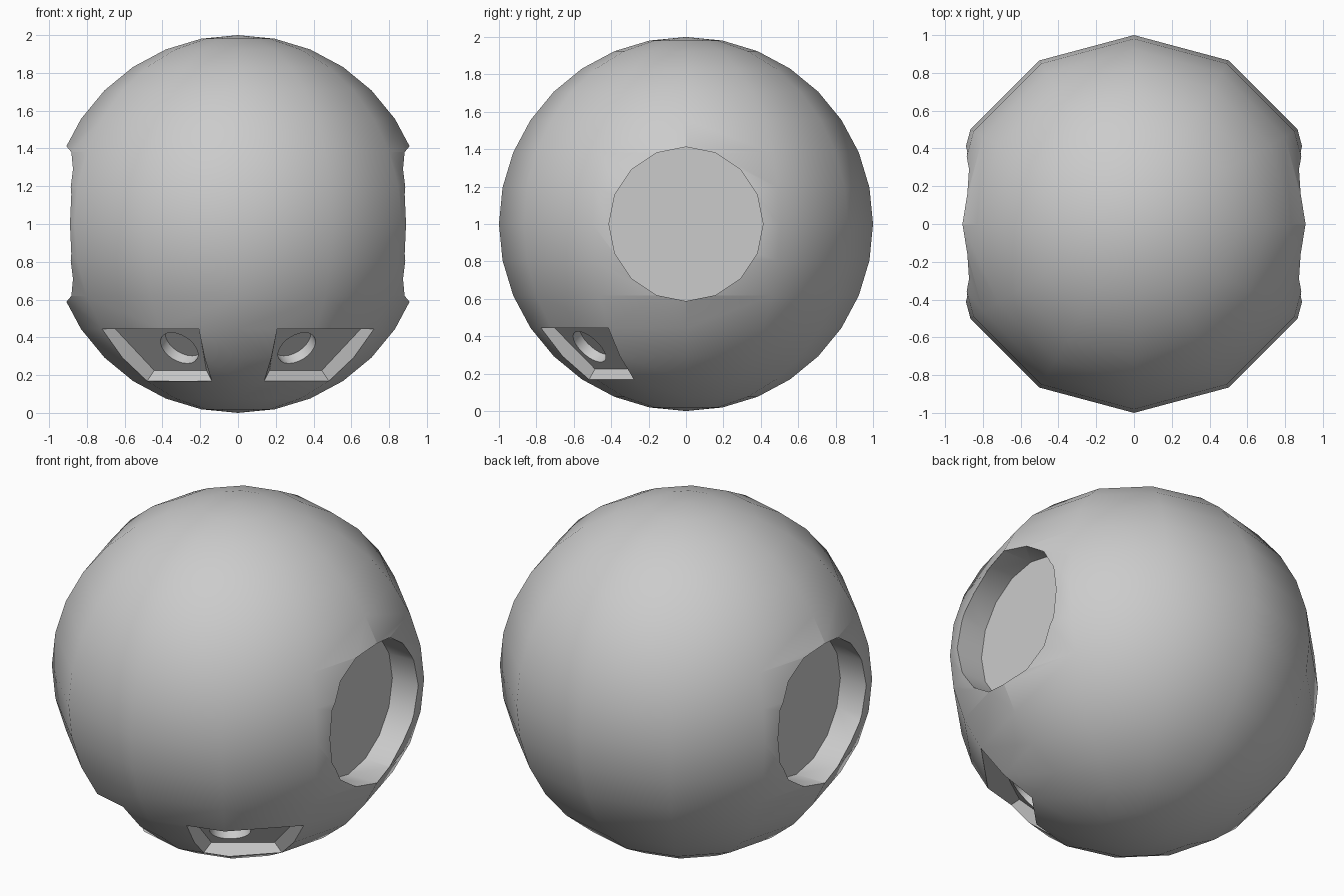
import bpy, bmesh
from math import radians, sin, cos, atan2, degrees, pi
from mathutils import Vector, Matrix

if "Cube" in bpy.data.objects:
    bpy.data.objects.remove(bpy.data.objects["Cube"])

STEP = pi / 16  # latitude step of the sphere


def ring_point(az, k, s):
    """Point on ring k above the bottom pole, az degrees from the front."""
    r = sin(k * STEP)
    if az == 15:  # halfway along a flat side
        r *= cos(radians(15))
    return Vector((s * r * sin(radians(az)), -r * cos(radians(az)), 1 - cos(k * STEP)))


def new_object(name, bm):
    mesh = bpy.data.meshes.new(name)
    bm.to_mesh(mesh)
    bm.free()
    ob = bpy.data.objects.new(name, mesh)
    bpy.context.collection.objects.link(ob)
    return ob


def round_cutter(name, start, axis, radius, length, sides):
    """Cylinder from start along axis."""
    bm = bmesh.new()
    x = axis.normalized()
    ref = Vector((0, 0, 1))
    y = (ref - x * ref.dot(x)).normalized()
    z = x.cross(y)
    rings = []
    for d in (0, length):
        rings.append([bm.verts.new(start + x * d + (y * cos(2 * pi * i / sides)
                      + z * sin(2 * pi * i / sides)) * radius) for i in range(sides)])
    bm.faces.new(rings[0])
    bm.faces.new(rings[1])
    for i in range(sides):
        j = (i + 1) % sides
        bm.faces.new((rings[0][i], rings[0][j], rings[1][j], rings[1][i]))
    bmesh.ops.recalc_face_normals(bm, faces=bm.faces)
    ob = new_object(name, bm)
    ob.hide_render = True
    return ob


def angle_of(f, s):
    c = f.calc_center_median()
    return degrees(atan2(s * c.x, -c.y)), c.z


# Sphere body
bm = bmesh.new()
bmesh.ops.create_uvsphere(bm, u_segments=12, v_segments=16, radius=1,
                          matrix=Matrix.Translation((0, 0, 1)))
z_low, z_high = 1 - cos(3 * STEP), 1 - cos(5 * STEP)
cutters = []

# Angular pockets low on the front
for s in (1, -1):
    def patch(lo, hi):
        return [f for f in bm.faces
                if lo < angle_of(f, s)[0] < hi and z_low < angle_of(f, s)[1] < z_high]

    faces = patch(0, 30)
    edges = list({e for f in faces for e in f.edges})
    verts = list({v for f in faces for v in f.verts})
    a = radians(15)
    bmesh.ops.bisect_plane(bm, geom=faces + edges + verts, dist=1e-5,
                           plane_co=(0, 0, 1), plane_no=(s * cos(a), sin(a), 0))
    bmesh.ops.delete(bm, geom=patch(15, 60), context='FACES')

    def rim(az, k):
        p = ring_point(az, k, s)
        return min(bm.verts, key=lambda v: (v.co - p).length)

    top = [rim(az, 5) for az in (15, 30, 60)]
    low = [rim(az, 3) for az in (15, 30, 60)]
    mid = [rim(15, 4), rim(60, 4)]
    t = (top[2].co - top[0].co).normalized()
    u = (top[0].co + top[2].co - low[0].co - low[2].co).normalized()
    n = (t.cross(u) * s).normalized()
    if n.z > 0:
        n = -n

    def floor(v, a, b):
        return bm.verts.new(v.co + t * 0.04 * a + u * 0.035 * b - n * 0.045)

    tl, tr = floor(top[0], 1, -1), floor(top[2], -1, -1)
    bl, br = floor(low[0], 1, 1), floor(low[2], -1, 1)
    for loop in ((tl, tr, br, bl), (*top, tr, tl), (*low, br, bl),
                 (top[0], mid[0], low[0], bl, tl), (top[2], mid[1], low[2], br, tr)):
        bm.faces.new(loop)

    # round hole in the pocket floor, round recess on the side
    hole = Vector((s * 0.31, -0.515, 0.345))
    hole -= n * (hole - tl.co).dot(n)
    cutters.append(round_cutter("pocket_hole_cutter", hole - n * 0.06, n, 0.11, 0.09, 24))
    bm_side = Vector((s * 0.72, 0, 1))
    cutters.append(round_cutter("side_recess_cutter", bm_side, Vector((s, 0, 0)), 0.412, 0.6, 16))

bmesh.ops.recalc_face_normals(bm, faces=bm.faces)
body = new_object("sphere_body", bm)

# Cut the round recesses
for c in cutters:
    mod = body.modifiers.new("cut", 'BOOLEAN')
    mod.operation = 'DIFFERENCE'
    mod.solver = 'EXACT'
    mod.object = c
bpy.context.view_layer.objects.active = body
body.select_set(True)
for mod in list(body.modifiers):
    bpy.ops.object.modifier_apply(modifier=mod.name)
for c in cutters:
    bpy.data.objects.remove(c)

bpy.ops.object.shade_smooth_by_angle(angle=radians(38))
